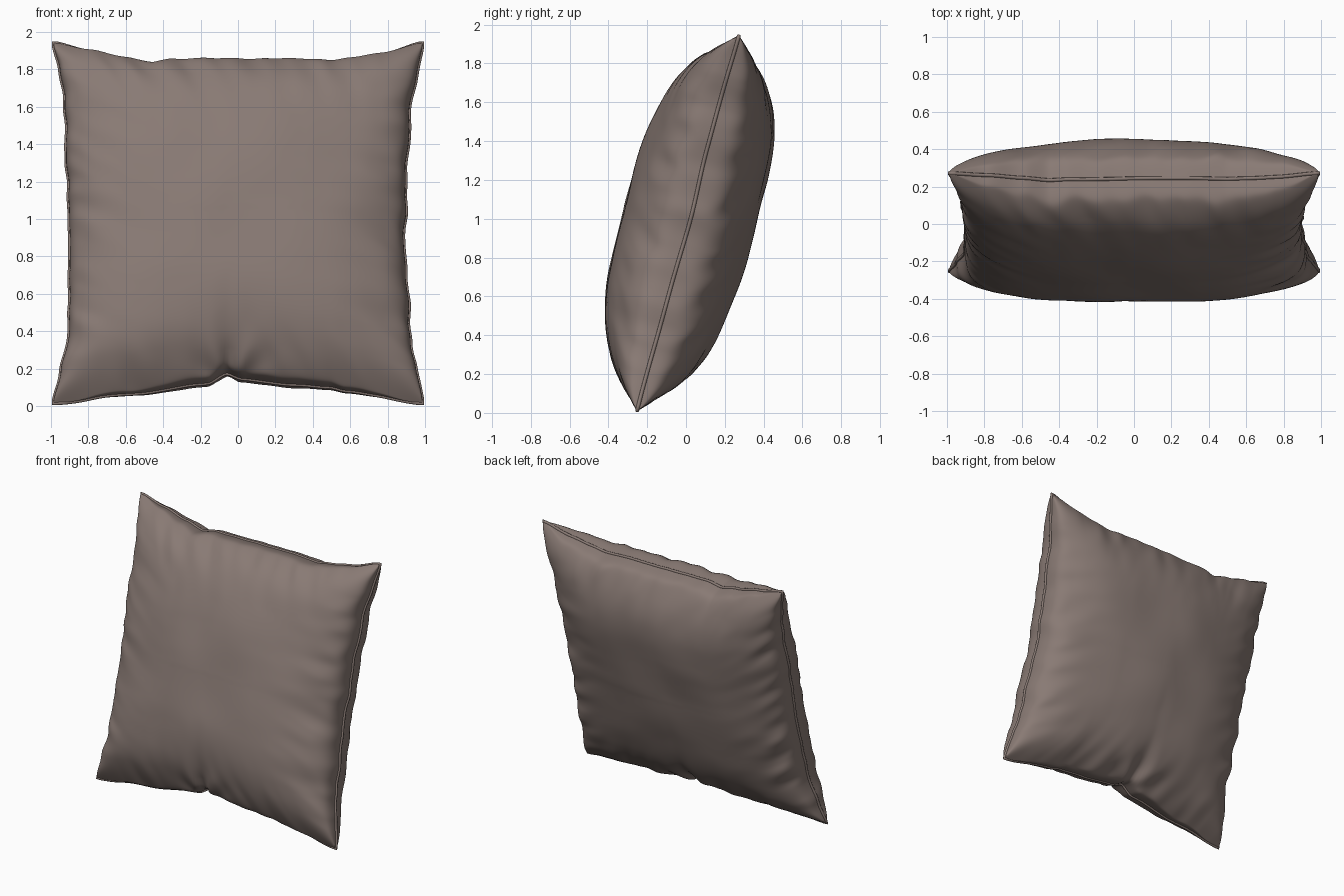
import bpy, bmesh, math
from mathutils import Vector, noise

if "Cube" in bpy.data.objects:
    bpy.data.objects.remove(bpy.data.objects["Cube"])

N = 160                     # grid cells per side
L = 2.0                     # pillow height measured along its tilted plane
UP = Vector((0, 0.262, 0.965)).normalized()
OUT = Vector((0, -UP.z, UP.y))
ORIGIN = Vector((0, -0.252, 0.012))

# Outline of the seam: (position along edge, offset)
LEFT = [(0, .988), (.18, .945), (.36, .905), (.7, .90), (1.1, .905), (1.5, .92), (1.7, .93), (1.85, .955), (2, .988)]
RIGHT = [(0, .988), (.2, .95), (.33, .92), (.6, .905), (.9, .89), (1.3, .90), (1.6, .915), (1.8, .95), (2, .988)]
BOTTOM = [(-1, 0), (-.6, .055), (-.16, .11), (-.06, .165), (.02, .135), (.3, .105), (.5, .095), (.58, .07), (1, 0)]
TOP = [(-1, 2), (-.8, 1.95), (-.6, 1.905), (-.46, 1.87), (-.36, 1.89), (0, 1.895), (.3, 1.895), (.5, 1.885),
       (.6, 1.90), (.78, 1.93), (1, 2)]


def interp(pts, t):
    for (a, p), (b, q) in zip(pts, pts[1:]):
        if t <= b:
            k = max(0, (t - a) / (b - a))
            k = 0.5 * k + 0.5 * k * k * (3 - 2 * k)
            return p + (q - p) * k
    return pts[-1][1]


def nz(a, b, c):
    return noise.noise(Vector((a, b, c)))


def plane_point(u, v):
    """Flat position inside the seam outline for u, v in -1..1."""
    t = (v + 1) * L / 2
    fade_v, fade_u = 1 - v ** 4, 1 - u ** 4
    xl = -interp(LEFT, t) + 0.012 * fade_v * nz(t * 8, 3.3, 0)
    xr = interp(RIGHT, t) + 0.012 * fade_v * nz(t * 8, 7.7, 0)
    yb = interp(BOTTOM, u) + 0.008 * fade_u * nz(u * 7, 1.4, 5)
    yt = interp(TOP, u) + 0.008 * fade_u * nz(u * 7, 9.1, 5)
    return xl + (xr - xl) * (u + 1) / 2, yb + (yt - yb) * (v + 1) / 2


def seam_shift(u, v):
    """Small wander of the seam out of its plane."""
    return 0.014 * (1 - u ** 4 * v ** 4) * nz(u * 2.5 + 4, v * 2.5, 2.2)


def puff(u, v, x, y, side):
    """Half thickness with cone-shaped corners and creases along the edges."""
    f = max(0, 1 - abs(u) ** 2.2) ** 0.33 * max(0, 1 - abs(v) ** 3) ** 0.3
    if f < 1e-4:
        return 0
    sx = max(0.002, 1 - abs(x))
    cap_y = 0.95 * y + 0.003 if y < L / 2 else 1.12 * (L - y) + 0.003
    cap_x = 0.95 * sx + 0.13 * (1 - v ** 4)
    h = ((0.342 * f) ** -4 + cap_y ** -4 + cap_x ** -4) ** -0.25
    du, dv = 1 - abs(u), 1 - abs(v)
    s = side * 10
    # creases running inward from the side edges, then from top and bottom
    w = math.exp(-du / 0.12) * min(1, dv * 2.5) * nz(u * 3, v * 8 + u * 3, s + 1) * 0.055
    w += math.exp(-dv / 0.12) * min(1, du * 2.5) * nz(u * 8 + v * 3, v * 3, s + 4) * 0.05
    # pinched tuck at the middle of the bottom edge
    dx, dy = x + 0.04, y - 0.14
    r = math.hypot(dx, dy)
    phi = math.atan2(dx, dy + 0.06)
    w -= 0.02 * math.exp(-(r / 0.2) ** 2) * math.cos(phi * 6)
    w -= 0.02 * math.exp(-(dx / 0.07) ** 2 - (dy / 0.14) ** 2)
    return max(0, h + w * min(1, h * 5))


def place(x, y, n):
    return ORIGIN + Vector((x, 0, 0)) + UP * y + OUT * n


fabric = bpy.data.materials.new("taupe fabric")
fabric.diffuse_color = (0.25, 0.195, 0.175, 1)
fabric.use_nodes = True
fabric.node_tree.nodes["Principled BSDF"].inputs["Base Color"].default_value = fabric.diffuse_color

# Cushion body: front and back sheets joined at the seam
bm = bmesh.new()
params = [math.sin(math.pi / 2 * (2 * i / N - 1)) for i in range(N + 1)]
grids = []
for side in (1, -1):
    rows = []
    for j, v in enumerate(params):
        row = []
        for i, u in enumerate(params):
            if side == -1 and (i in (0, N) or j in (0, N)):
                row.append(grids[0][j][i])
                continue
            x, y = plane_point(u, v)
            n = seam_shift(u, v) + side * puff(u, v, x, y, side)
            row.append(bm.verts.new(place(x, y, n)))
        rows.append(row)
    grids.append(rows)
for g, flip in zip(grids, (False, True)):
    for j in range(N):
        for i in range(N):
            q = [g[j][i], g[j][i + 1], g[j + 1][i + 1], g[j + 1][i]]
            f = bm.faces.new(q[::-1] if flip else q)
            f.smooth = True
mesh = bpy.data.meshes.new("cushion_body")
bm.to_mesh(mesh)
bm.free()
mesh.materials.append(fabric)
body = bpy.data.objects.new("cushion_body", mesh)
bpy.context.collection.objects.link(body)

# Seam lip: thin rolled edge following the outline
M = 90
ts = [2 * i / M - 1 for i in range(M)]
loop = [(t, -1) for t in ts] + [(1, t) for t in ts] + [(-t, 1) for t in ts] + [(-1, -t) for t in ts]
curve = bpy.data.curves.new("seam_lip", 'CURVE')
curve.dimensions = '3D'
curve.bevel_depth = 0.01
curve.bevel_resolution = 2
spline = curve.splines.new('POLY')
spline.points.add(len(loop) - 1)
for p, (u, v) in zip(spline.points, loop):
    x, y = plane_point(u, v)
    p.co = (*place(x, y, seam_shift(u, v)), 1)
spline.use_cyclic_u = True
spline.use_smooth = True
curve.materials.append(fabric)
lip = bpy.data.objects.new("seam_lip", curve)
bpy.context.collection.objects.link(lip)
